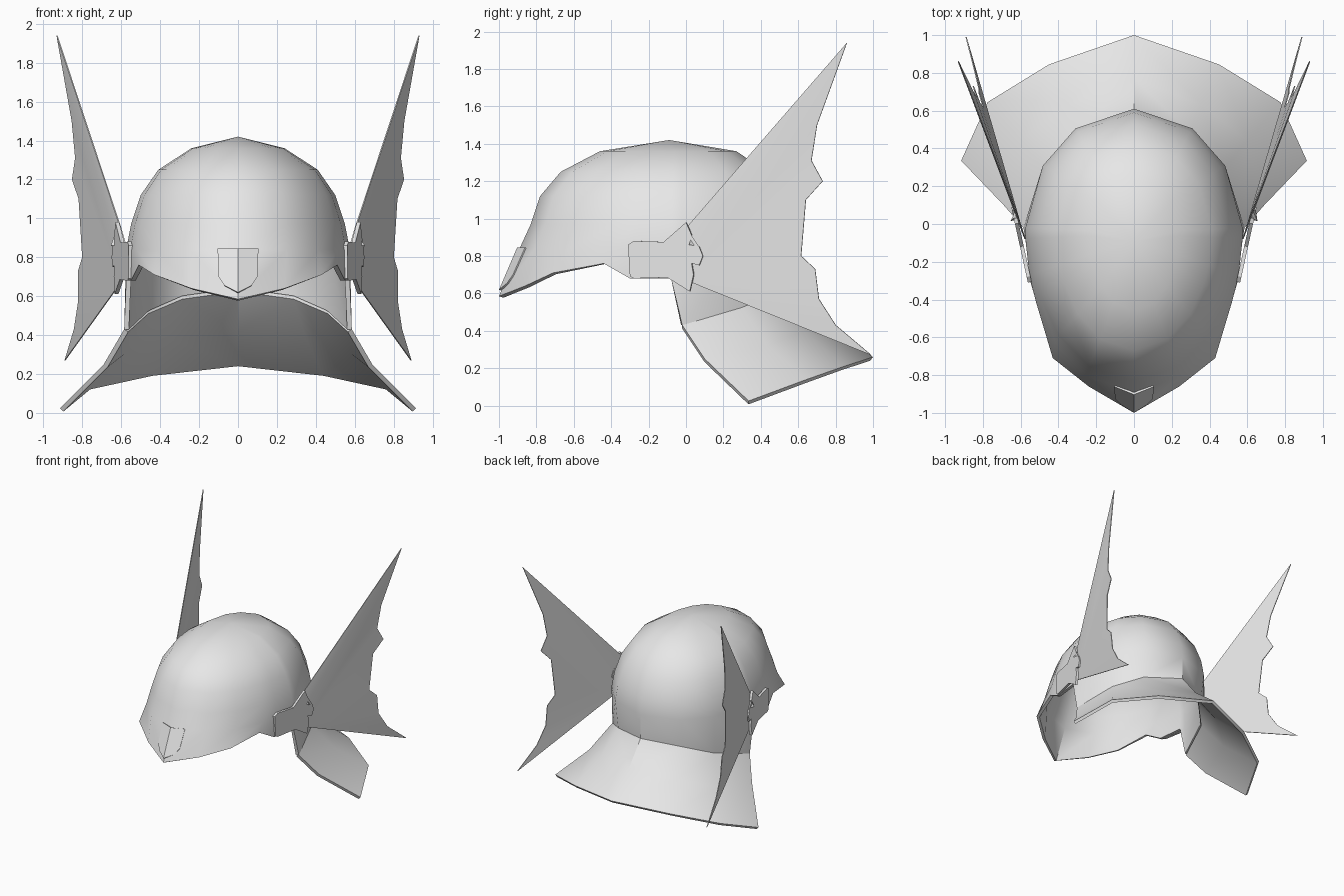
import bpy, bmesh, math
from mathutils import Vector

if "Cube" in bpy.data.objects:
    bpy.data.objects.remove(bpy.data.objects["Cube"])

grey = bpy.data.materials.new("light_grey")
grey.diffuse_color = (0.8, 0.8, 0.8, 1)
grey.use_nodes = True
grey.node_tree.nodes["Principled BSDF"].inputs["Base Color"].default_value = grey.diffuse_color


def finish(name, bm, facing, thickness, angle):
    """Turn a right-hand half surface into a mirrored, thickened object."""
    bm.normal_update()
    if sum((f.normal * f.calc_area() for f in bm.faces), Vector()).dot(facing) < 0:
        bmesh.ops.reverse_faces(bm, faces=bm.faces)
    mesh = bpy.data.meshes.new(name)
    bm.to_mesh(mesh)
    bm.free()
    mesh.materials.append(grey)
    ob = bpy.data.objects.new(name, mesh)
    bpy.context.collection.objects.link(ob)
    mirror = ob.modifiers.new("mirror", 'MIRROR')
    mirror.use_clip = True
    solid = ob.modifiers.new("thickness", 'SOLIDIFY')
    solid.thickness = thickness
    solid.offset = -1
    bpy.ops.object.select_all(action='DESELECT')
    ob.select_set(True)
    bpy.context.view_layer.objects.active = ob
    for m in ("mirror", "thickness"):
        bpy.ops.object.modifier_apply(modifier=m)
    bpy.ops.object.shade_smooth_by_angle(angle=math.radians(angle))
    return ob


def loft(name, rows, facing, thickness, apex=None):
    """Skin rows of points, with an optional closing apex."""
    bm = bmesh.new()
    grid = [[bm.verts.new(p) for p in row] for row in rows]
    for a, b in zip(grid, grid[1:]):
        for i in range(len(a) - 1):
            bm.faces.new((a[i], a[i + 1], b[i + 1], b[i]))
    if apex:
        top = bm.verts.new(apex)
        for p, q in zip(grid[-1], grid[-1][1:]):
            bm.faces.new((p, q, top))
    return finish(name, bm, Vector(facing), thickness, 40)


def plate(name, outline, place, facing, thickness):
    """Thin plate from a flat outline, placed in space by a function."""
    bm = bmesh.new()
    face = bm.faces.new([bm.verts.new(place(a, b)) for a, b in outline])
    bmesh.ops.triangulate(bm, faces=[face])
    return finish(name, bm, Vector(facing), thickness, 30)


# Dome: brim from nose to nape, then shrinking egg-shaped rings
brim = [(0, -1, .585), (.24, -.86, .64), (.43, -.71, .71), (.51, -.44, .76),
        (.55, -.3, .68), (.575, -.08, .68), (.585, -.02, .43),
        (.48, .3, .525), (.3, .48, .6), (0, .61, .64)]
rings = [(.84, .575, .84, .66), (.97, .55, .78, .64), (1.12, .5, .73, .58),
         (1.25, .41, .62, .48), (1.36, .24, .41, .32)]  # z, side, front, back
CY = -.05


def ring_point(p, ring):
    z, side, front, back = ring
    d = Vector((p[0] / .585, (p[1] - CY) / (.95 if p[1] < CY else .66))).normalized()
    return d.x * side, CY + d.y * (front if d.y < 0 else back), z


loft("dome", [brim] + [[ring_point(p, r) for p in brim] for r in rings],
     (1, 0, 0), .025, apex=(0, -.09, 1.42))

# Flared neck guard hanging from the rear brim
loft("neck_guard", [
    brim[6:],
    [(.69, .1, .25), (.6, .44, .32), (.36, .63, .4), (0, .77, .44)],
    [(.915, .335, .025), (.775, .645, .14), (.45, .845, .21), (0, 1, .26)],
], (1, 1, 1), .025)

# Ragged side wings, outline in (y, z)
wing = [(.0, .95), (.86, 1.94), (.7, 1.5), (.67, 1.31), (.73, 1.2), (.64, 1.1),
        (.615, .8), (.69, .73), (.71, .57), (.8, .43), (.99, .27), (.0, .67),
        (-.08, .72), (-.08, .86)]
plate("wing", wing, lambda y, z: (.605 + y * (.275 + .055 * z), y, z), (1, 0, 0), .006)

# Jagged clips that hold the wings
clip = [(-.3, .69), (-.31, .86), (-.28, .88), (-.12, .875), (0, .98), (.03, .91),
        (.02, .86), (.07, .85), (.09, .8), (.07, .75), (.03, .76), (.04, .7),
        (.02, .61), (-.1, .685), (-.28, .68)]
plate("wing_clip", clip, lambda y, z: (.63 + .22 * y, y, z), (1, 0, 0), .02)

# Shield-shaped brow plate, half outline in (x, z)
shield = [(0, .845), (.105, .845), (.1, .7), (.07, .655), (0, .62)]
plate("brow_plate", shield,
      lambda x, z: (x, -.903 - .43 * (.845 - z) + .4 * x, z), (0, -1, 0), .012)
